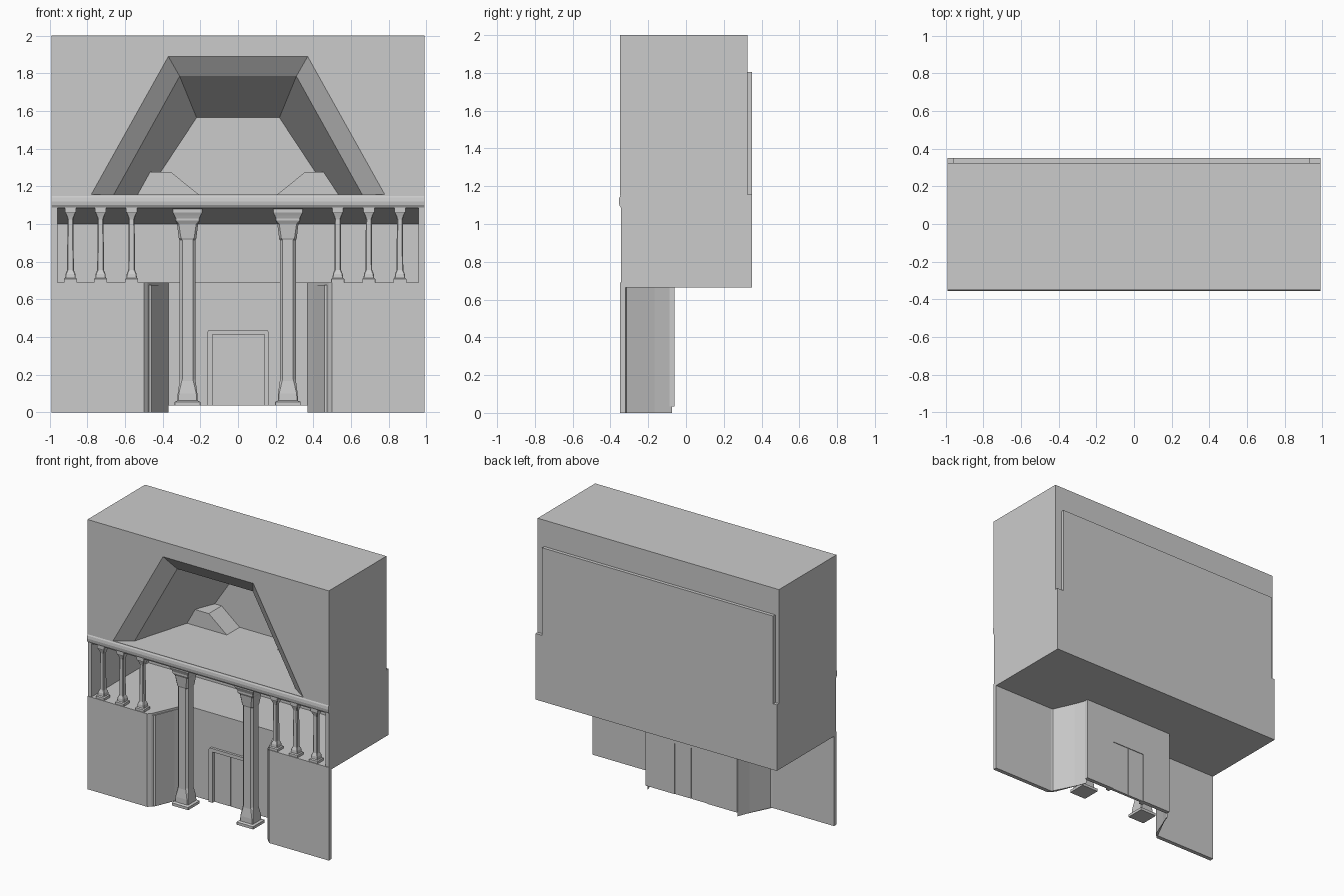
import bpy, bmesh
from mathutils import Vector

if "Cube" in bpy.data.objects:
    bpy.data.objects.remove(bpy.data.objects["Cube"])


def finish(name, bm):
    bmesh.ops.recalc_face_normals(bm, faces=bm.faces)
    me = bpy.data.meshes.new(name)
    bm.to_mesh(me)
    bm.free()
    ob = bpy.data.objects.new(name, me)
    bpy.context.collection.objects.link(ob)
    return ob


def loft(name, rings):
    """Closed solid through rings with equal point counts."""
    bm = bmesh.new()
    vs = [[bm.verts.new(p) for p in r] for r in rings]
    n = len(rings[0])
    for a, b in zip(vs, vs[1:]):
        for i in range(n):
            j = (i + 1) % n
            bm.faces.new((a[i], a[j], b[j], b[i]))
    bm.faces.new(vs[0])
    bm.faces.new(vs[-1])
    return finish(name, bm)


def prism(name, pts, axis, a, b):
    """Extrude a 2D outline along an axis from a to b."""
    def put(p, t):
        return {'x': (t, p[0], p[1]), 'y': (p[0], t, p[1]), 'z': (p[0], p[1], t)}[axis]
    return loft(name, [[put(p, t) for p in pts] for t in (a, b)])


def box(name, x0, x1, y0, y1, z0, z1):
    return prism(name, [(x0, y0), (x1, y0), (x1, y1), (x0, y1)], 'z', z0, z1)


def column(name, x, y, profile):
    """Square column with chamfered corners; profile = (z, half width, chamfer)."""
    rings = []
    for z, h, c in profile:
        k = h - c
        rings.append([(x + u, y + v, z) for u, v in
                      ((-k, -h), (k, -h), (h, -k), (h, k), (k, h), (-k, h), (-h, k), (-h, -k))])
    return loft(name, rings)


# Upper block with stepped trapezoid recess
upper = box("upper_block", -.99, .99, -.35, .325, 1.15, 2)


def trapezoid(y, bottom, top, z1):
    z0 = 1.155
    e = 0.001
    return [(-bottom, y, z0 + e), (bottom, y, z0 + e), (top, y, z1), (-top, y, z1)]


cutter = loft("recess_cutter", [
    trapezoid(-.37, .81, .385, 1.916), trapezoid(-.27, .66, .31, 1.785),
    trapezoid(.315, .49, .22, 1.565)])
cutter.hide_render = True
mod = upper.modifiers.new("recess", 'BOOLEAN')
mod.operation = 'DIFFERENCE'
mod.solver = 'EXACT'
mod.object = cutter
bpy.context.view_layer.objects.active = upper
bpy.ops.object.modifier_apply(modifier="recess")
bpy.data.objects.remove(cutter)

# Sloping blocks in the back corners of the recess
for s, side in ((-1, "left"), (1, "right")):
    prism("corner_block_" + side,
          [(s * .54, 1.15), (s * .47, 1.275), (s * .355, 1.275), (s * .2, 1.15)],
          'y', .165, .32)

# Raised back panel, gallery back and side walls
box("back_panel", -.96, .935, .32, .35, 1.15, 1.805)
box("gallery_back_wall", -.99, .99, .32, .35, .665, 1.155)
for s, side in ((-1, "left"), (1, "right")):
    x0, x1 = sorted((s * .96, s * .99))
    box("gallery_side_wall_" + side, x0, x1, -.345, .33, .665, 1.155)

# Sloping gallery ceiling and rounded front beam
prism("gallery_ceiling", [(-.345, 1.155), (-.345, 1.085), (.325, 1.0), (.325, 1.155)],
      'x', -.975, .975)
prism("front_beam", [(-.31, 1.155), (-.345, 1.155), (-.353, 1.14), (-.356, 1.12),
                     (-.353, 1.1), (-.345, 1.088), (-.31, 1.085)], 'x', -.99, .99)

# Gallery floor following the entrance bay
front = [(.99, -.35), (.50, -.35), (.48, -.33), (.37, -.09)]
inner = [(.35, -.06), (.46, -.31), (.485, -.32), (.99, -.32)]
mirror = [(-x, y) for x, y in reversed(front)]
prism("gallery_floor", front + mirror + [(-.99, .345), (.99, .345)], 'z', .665, .69)

# Lower side walls with angled returns
for s, side in ((-1, "left"), (1, "right")):
    prism("lower_wall_" + side,
          [(s * x, y) for x, y in front + [(.37, -.075)] + inner[1:]], 'z', 0, .675)

# Entrance wall with door opening, frame and double door
prism("entrance_wall", [(-.375, .035), (-.135, .035), (-.135, .412), (.135, .412),
                        (.135, .035), (.375, .035), (.375, .675), (-.375, .675)],
      'y', -.09, -.06)
prism("door_frame", [(-.165, .035), (-.135, .035), (-.135, .412), (.14, .412),
                     (.14, .035), (.165, .035), (.165, .425), (.155, .437),
                     (-.155, .437), (-.165, .425)], 'y', -.108, -.085)
box("door_left", -.137, -.003, -.085, -.065, .035, .414)
box("door_right", .003, .137, -.085, -.065, .035, .414)
box("door_seam", -.01, .01, -.078, -.068, .035, .414)

# Two tall entrance columns
tall = [(.035, .068, .002), (.055, .068, .002), (.062, .053, .004), (.1, .052, .006),
        (.165, .043, .012), (.175, .043, .015), (.915, .043, .015), (.925, .047, .012),
        (1.0, .056, .01), (1.018, .066, .004), (1.03, .066, .004), (1.045, .072, .003),
        (1.06, .079, .002), (1.09, .079, .002)]
for x, side in ((-.268, "left"), (.265, "right")):
    column("entrance_column_" + side, x, -.23, tall)

# Small gallery balusters
small = [(.69, .035, .001), (.708, .035, .001), (.714, .028, .003), (.735, .026, .004),
         (.755, .018, .005), (1.025, .016, .005), (1.04, .02, .004), (1.058, .026, .002),
         (1.064, .03, .001), (1.088, .03, .001)]
for i, x in enumerate((-.89, -.73, -.565, .53, .695, .86)):
    column("gallery_column_%d" % (i + 1), x, -.31, small)
